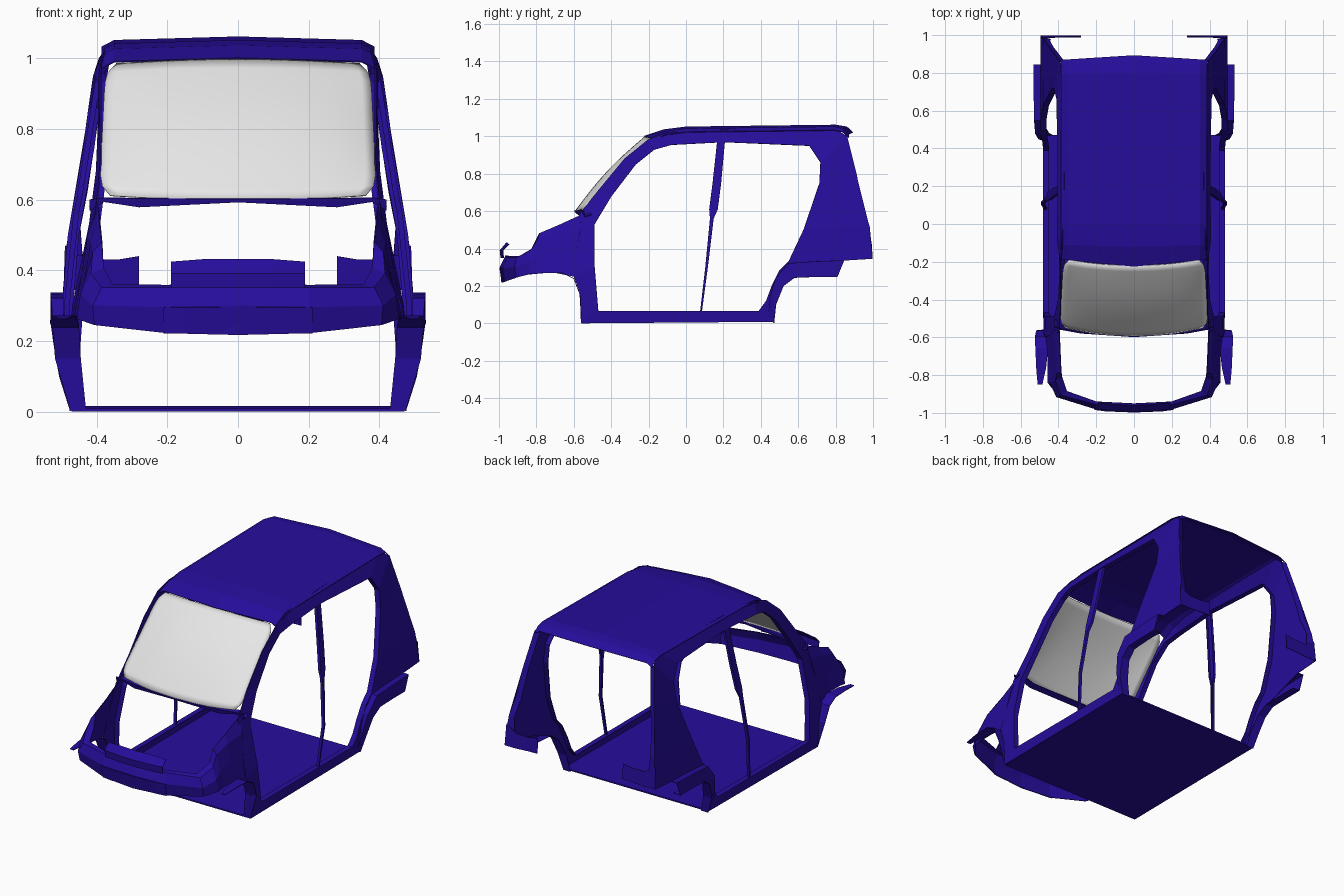
import bpy, bmesh, math


def material(name, rgb):
    m = bpy.data.materials.new(name)
    m.diffuse_color = (*rgb, 1)
    return m


BLUE = material("body_blue", (0.02, 0.004, 0.33))
GLASS = material("pale_glass", (0.8, 0.8, 0.8))


def loft(name, rows, mat=BLUE, closed=False, mirror=True, thick=0.004):
    """Sheet through rows of points, mirrored across x = 0."""
    bm = bmesh.new()
    vs = [[bm.verts.new(p) for p in r] for r in rows]
    n = len(vs)
    for i in range(n if closed else n - 1):
        a, b = vs[i], vs[(i + 1) % n]
        for j in range(len(a) - 1):
            bm.faces.new((a[j], a[j + 1], b[j + 1], b[j]))
    bmesh.ops.remove_doubles(bm, verts=bm.verts, dist=0.0005)
    bmesh.ops.recalc_face_normals(bm, faces=bm.faces)
    me = bpy.data.meshes.new(name)
    bm.to_mesh(me)
    bm.free()
    me.materials.append(mat)
    ob = bpy.data.objects.new(name, me)
    bpy.context.collection.objects.link(ob)
    if mirror:
        m = ob.modifiers.new("mirror", 'MIRROR')
        m.merge_threshold = 0.001
    if thick:
        s = ob.modifiers.new("sheet", 'SOLIDIFY')
        s.thickness = thick
        s.offset = 0
    return ob


WIDTH = [(0, .475), (.3, .495), (.45, .49), (.68, .445), (.94, .412), (1.0, .392), (1.06, .35)]


def side_x(y, z):
    """Half width of the body at a side-view position."""
    x = WIDTH[-1][1]
    for (z0, x0), (z1, x1) in zip(WIDTH, WIDTH[1:]):
        if z0 <= z <= z1:
            x = x0 + (x1 - x0) * (z - z0) / (z1 - z0)
            break
    if z < .95:
        x -= .055 * min(1, max(0, -y / .5)) * min(1, max(0, (z - .1) / .4))
    return x


# body side: door opening edge paired with outer edge
opening = [(-.47, .065), (-.48, .18), (-.49, .3), (-.49, .53), (-.4, .68), (-.27, .85),
           (-.17, .93), (-.08, .955), (.2, .97), (.66, .95), (.72, .86), (.715, .75),
           (.63, .5), (.55, .33), (.55, .33), (.5, .28), (.46, .2), (.43, .12), (.39, .065)]
outer = [(-.56, .002), (-.57, .17), (-.6, .25), (-.575, .575), (-.47, .71), (-.33, .88),
         (-.2, .985), (-.1, 1.02), (.2, 1.035), (.8, 1.04), (.86, 1.0), (.91, .8),
         (.98, .52), (.996, .345), (.84, .335), (.58, .245), (.52, .2), (.48, .1), (.47, .01)]
rows = []
for (oy, oz), (py, pz) in zip(opening, outer):
    xo, xp = side_x(oy, oz), side_x(py, pz)
    if -.58 < py < -.15 and pz > .5:
        xp = .40 if pz < .6 else .388
    rows.append([(xo - .03, oy, oz), (xo, oy, oz), (xp, py, pz)])
loft("body_side", rows, closed=True)

# centre door pillar
rows = []
for y, z, w in [(.08, .06, .003), (.11, .3, .005), (.138, .56, .008), (.147, .61, .021),
                (.165, .75, .021), (.187, .97, .019)]:
    x = side_x(y, z) - .004
    rows.append([(x - .014, y + w, z), (x, y + w, z), (x, y - w, z), (x - .014, y - w, z)])
loft("door_pillar", rows)

# rear corner returns and tail plates
loft("rear_return", [[(side_x(y, z), y, z), (side_x(y, z) - w, y - .01, z)]
                     for y, z, w in [(.86, 1, .03), (.91, .8, .03), (.945, .62, .03),
                                     (.98, .52, .03), (.988, .44, .05)]])
loft("tail_plate", [[(.28, .996, .352), (.28, .99, .44)], [(.34, .996, .35), (.34, .99, .43)],
                    [(.42, .996, .345), (.42, .988, .43)], [(.494, .996, .345), (.49, .985, .47)]])

# roof with a slight centre ridge and folded edges
loft("roof", [[(0, yc, z), (.35, ye, z - .01), (.385, ye, z - .028)]
              for yc, ye, z in [(-.225, -.19, 1.0), (-.12, -.11, 1.035), (0, 0, 1.05),
                                (.4, .4, 1.055), (.8, .79, 1.06), (.86, .84, 1.05),
                                (.892, .87, 1.02)]])

# floor
loft("floor", [[(0, y, z), (.472, y, z)] for y, z in [(-.56, .004), (.47, .012)]], thick=.008)

# front fender and bumper wrap in one band
loft("fender_and_bumper", [
    [(.395, -.56, .58), (.425, -.565, .5), (.445, -.59, .36), (.465, -.6, .25)],
    [(.39, -.68, .525), (.415, -.69, .48), (.435, -.7, .37), (.455, -.7, .27)],
    [(.385, -.785, .48), (.41, -.79, .45), (.435, -.79, .36), (.455, -.79, .268)],
    [(.38, -.81, .405), (.415, -.83, .39), (.445, -.84, .33), (.455, -.84, .262)],
    [(.355, -.885, .358), (.385, -.905, .35), (.41, -.915, .30), (.405, -.905, .245)],
    [(.2, -.94, .357), (.2, -.955, .35), (.2, -.98, .295), (.2, -.97, .222)],
    [(0, -.95, .36), (0, -.965, .36), (0, -.994, .3), (0, -.985, .217)]])

# upright nose panel and lower bumper plate
loft("nose_panel", [[(x, y, .35), (x, y - .004, .39), (x, y + .03, z)]
                    for x, y, z in [(0, -.99, .43), (.1, -.985, .43), (.19, -.975, .423)]])
loft("bumper_plate", [[(x, y + .012, .222), (x, y, .295)]
                      for x, y in [(0, -.996), (.15, -.99), (.21, -.982)]], thick=.004)

# front wheel arch lip
loft("front_arch", [[(a, y, z), (b, y, z)] for y, z, a, b in
                    [(-.56, .003, .43, .475), (-.565, .15, .445, .518), (-.6, .24, .45, .525),
                     (-.66, .27, .455, .522), (-.76, .27, .465, .518), (-.85, .262, .485, .51)]])

# rear wheel arch flare: lining, outer face and top
rows = []
for y, z, a, b, ty, tz in [(.47, .003, .43, .475, .44, .03), (.48, .1, .45, .505, .45, .14),
                           (.52, .2, .472, .522, .48, .24), (.58, .245, .482, .528, .55, .32),
                           (.7, .25, .485, .53, .7, .33), (.81, .25, .485, .53, .845, .335)]:
    rows.append([(a, y, z), (b, y, z), (b, ty, tz), (min(b, .492), ty, tz)])
loft("rear_arch", rows)

# cowl strip under the windshield
loft("cowl", [[(x, y, zt), (x, y + .005, zb), (x, y + .04, zb + .01)] for x, y, zt, zb in
              [(0, -.597, .602, .594), (.28, -.578, .604, .58), (.38, -.56, .606, .595),
               (.42, -.545, .6, .57)]])

# windshield: curved sheet with rounded corners
N = 14
rows = []
for i in range(N + 1):
    v = i / N
    row = []
    for j in range(N + 1):
        u = j / N
        e = abs(2 * v - 1)
        half = (.392 - .018 * v) - .03 * e ** 10
        bulge = .02 * math.sin(math.pi * v) * (1 - u ** 4)
        y = -.592 + .372 * v + u * u * (.042 - .012 * v) - bulge * .7
        z = .598 + .398 * v + u * u * (.014 - .026 * v) + bulge * .7
        row.append((half * u, y, z))
    rows.append(row)
ws = loft("windshield", rows, GLASS, thick=.006)
bpy.context.view_layer.objects.active = ws
ws.select_set(True)
bpy.ops.object.shade_smooth_by_angle(angle=math.radians(35))
